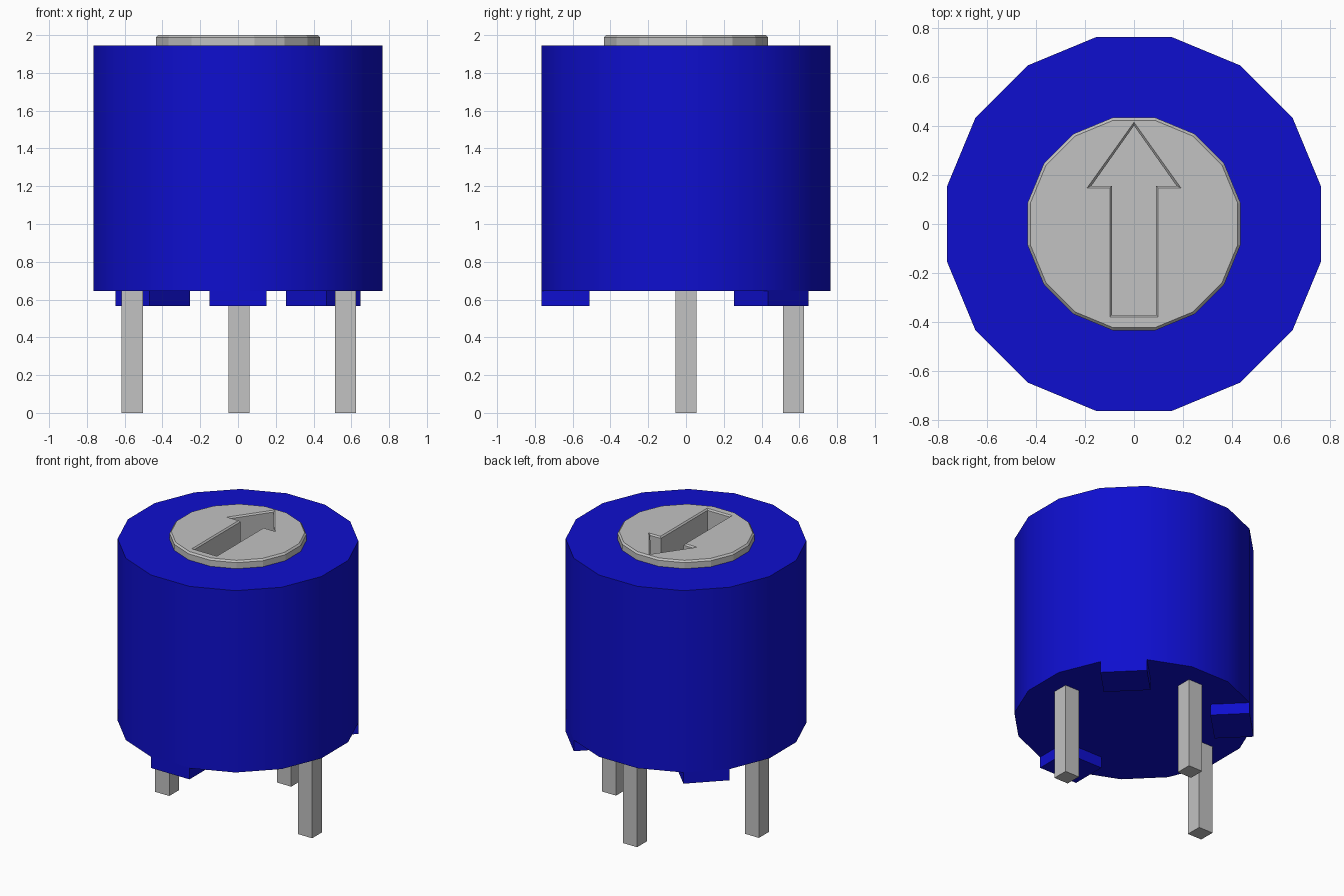
import bpy, bmesh, math
from mathutils import Matrix

if "Cube" in bpy.data.objects:
    bpy.data.objects.remove(bpy.data.objects["Cube"])


def material(name, color):
    m = bpy.data.materials.new(name)
    m.use_nodes = True
    m.diffuse_color = color
    m.node_tree.nodes["Principled BSDF"].inputs["Base Color"].default_value = color
    return m


BLUE = material("blue plastic", (0.0045, 0.0045, 0.62, 1))
GREY = material("grey metal", (0.54, 0.54, 0.54, 1))
SIDES = 16


def finish(bm, name, mat, smooth=False):
    bmesh.ops.recalc_face_normals(bm, faces=bm.faces)
    mesh = bpy.data.meshes.new(name)
    bm.to_mesh(mesh)
    bm.free()
    mesh.materials.append(mat)
    ob = bpy.data.objects.new(name, mesh)
    bpy.context.collection.objects.link(ob)
    if smooth:
        bpy.ops.object.select_all(action='DESELECT')
        ob.select_set(True)
        bpy.context.view_layer.objects.active = ob
        bpy.ops.object.shade_smooth_by_angle(angle=math.radians(30))
    return ob


def ring(bm, points, z):
    return [bm.verts.new((x, y, z)) for x, y in points]


def circle(apothem):
    """Polygon with flat sides facing the axes."""
    r = apothem / math.cos(math.pi / SIDES)
    return [(r * math.cos((i + 0.5) * math.tau / SIDES),
             r * math.sin((i + 0.5) * math.tau / SIDES)) for i in range(SIDES)]


def loft(bm, rings):
    for a, b in zip(rings, rings[1:]):
        for i in range(len(a)):
            j = (i + 1) % len(a)
            bm.faces.new((a[i], a[j], b[j], b[i]))


def box(name, mat, x, y, z, angle=0):
    """Box from (min, max) spans, turned about the vertical axis."""
    bm = bmesh.new()
    bmesh.ops.create_cube(bm, size=1)
    for v in bm.verts:
        v.co = [(s[0] + s[1]) / 2 + c * (s[1] - s[0]) for s, c in zip((x, y, z), v.co)]
    bm.transform(Matrix.Rotation(angle, 4, 'Z'))
    return finish(bm, name, mat)


# Body: faceted drum with a well in the top that holds the dial
bm = bmesh.new()
rings = [ring(bm, circle(a), z) for a, z in
         ((0.765, 0.645), (0.765, 1.945), (0.432, 1.945), (0.432, 1.75))]
loft(bm, rings)
bm.faces.new(rings[0])
bm.faces.new(rings[-1])
finish(bm, "body", BLUE, smooth=True)


# Dial: chamfered disc with a sunken arrow slot
def arrow(tip, head, neck, shaft, tail):
    return [(0, tip), (-head, neck), (-shaft, neck), (-shaft, tail),
            (shaft, tail), (shaft, neck), (head, neck)]


bm = bmesh.new()
disc = [ring(bm, circle(a), z) for a, z in
        ((0.435, 1.751), (0.435, 1.988), (0.424, 2.0))]
loft(bm, disc)
bm.faces.new(disc[0])
slot_rim = arrow(0.416, 0.192, 0.147, 0.099, -0.380)
slot_in = arrow(0.402, 0.174, 0.156, 0.090, -0.371)
slot = [ring(bm, slot_rim, 2.0), ring(bm, slot_in, 1.99), ring(bm, slot_in, 1.80)]
loft(bm, slot)
bm.faces.new(slot[-1])
rim_edges = [bm.edges.get((r[i], r[(i + 1) % len(r)]))
             for r in (disc[-1], slot[0]) for i in range(len(r))]
bmesh.ops.triangle_fill(bm, use_beauty=True, use_dissolve=False, edges=rim_edges)
finish(bm, "dial", GREY)

# Feet: one at the front, two on the rear diagonals
for name, degrees in (("front_foot", 0), ("rear_left_foot", 135), ("rear_right_foot", 225)):
    box(name, BLUE, (-0.152, 0.152), (-0.765, -0.51), (0.565, 0.65), math.radians(degrees))

# Pins
for name, px, py in (("left_pin", 0.57, 0), ("right_pin", -0.56, 0), ("rear_pin", 0.005, 0.57)):
    box(name, GREY, (px - 0.056, px + 0.056), (py - 0.056, py + 0.056), (0, 0.66))
